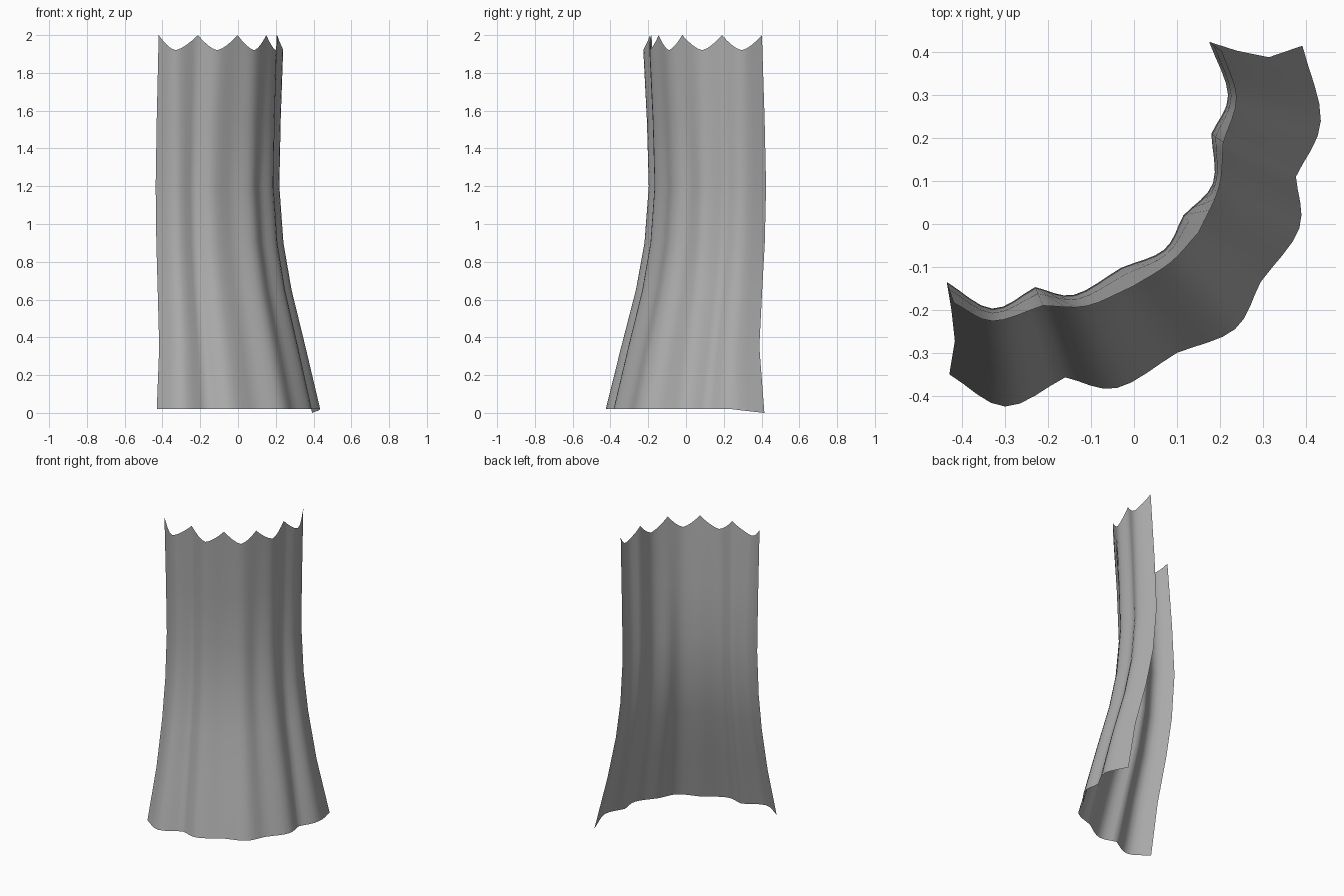
import bpy, bmesh
from mathutils import Vector

if "Cube" in bpy.data.objects:
    bpy.data.objects.remove(bpy.data.objects["Cube"])

# Fold outlines: pleat ridge, lobe, ridge, lobe ... from the left end to the back end
HEM = [(-.43, -.35), (-.30, -.425), (-.16, -.357), (-.04, -.382), (.10, -.30), (.235, -.245),
       (.295, -.135), (.385, -.01), (.377, .11), (.435, .24), (.392, .415)]
WAIST = [(-.436, -.135), (-.33, -.197), (-.23, -.147), (-.14, -.165), (-.03, -.102), (.07, -.06),
         (.115, .02), (.184, .095), (.18, .21), (.219, .30), (.175, .424)]
TOP = [(-.42, -.183), (-.33, -.226), (-.212, -.19), (-.11, -.191), (-.002, -.145), (.085, -.09),
       (.15, -.02), (.198, .085), (.208, .19), (.239, .295), (.205, .402)]
SUB = 4


def outline(pts):
    """Sharp at the ridges, rounded at the lobes."""
    p = [Vector(q) for q in pts]
    out = []
    for i in range(len(p) - 1):
        a, b = p[i], p[i + 1]
        chord = b - a
        if i % 2 == 0:
            ta, tb = chord, (p[i + 2] - a) / 2
        else:
            ta, tb = (b - p[i - 1]) / 2, chord
        for k in range(SUB):
            t = k / SUB
            out.append(a * (2*t**3 - 3*t*t + 1) + ta * (t**3 - 2*t*t + t)
                       + b * (3*t*t - 2*t**3) + tb * (t**3 - t*t))
    return out + [p[-1]]


hem, waist, top = outline(HEM), outline(WAIST), outline(TOP)
n = len(hem)


def mix(a, b, f):
    return [u.lerp(v, f) for u, v in zip(a, b)]


def scallop(i):
    """Drop of the top edge between the pleat ridges."""
    s = (i % (2 * SUB)) / SUB
    s = s if s <= 1 else 2 - s
    return .08 * (1 - (1 - s) ** 1.5)


# Horizontal rings from hem to scalloped top
rings = []
for z, sec, pull in ((.02, hem, 0), (.35, mix(waist, hem, .64), .03),
                     (.65, mix(waist, hem, .30), .018), (.9, mix(waist, hem, .10), .006),
                     (1.2, waist, 0), (1.55, mix(waist, top, .35), 0), (2, top, 0)):
    ring = []
    for i, q in enumerate(sec):
        # The two free ends sag slightly inward
        e0, e1 = max(0, 1 - i / SUB / 2), max(0, 1 - (n - 1 - i) / SUB / 2)
        h = z - scallop(i) if z == 2 else z
        if z < .1:
            h -= .02 * max(0, 2 * e1 - 1)
        ring.append((q.x + pull * .5 * e0, q.y - pull * e1, h))
    rings.append(ring)

# Curtain sheet
bm = bmesh.new()
grid = [[bm.verts.new(c) for c in r] for r in rings]
for a, b in zip(grid, grid[1:]):
    for i in range(n - 1):
        bm.faces.new((a[i], a[i + 1], b[i + 1], b[i])).smooth = True
mesh = bpy.data.meshes.new("curtain")
bm.to_mesh(mesh)
bm.free()
curtain = bpy.data.objects.new("curtain", mesh)
bpy.context.collection.objects.link(curtain)

# Mid-grey cloth
cloth = bpy.data.materials.new("cloth")
cloth.diffuse_color = (.42, .42, .42, 1)
cloth.use_nodes = True
cloth.node_tree.nodes["Principled BSDF"].inputs["Base Color"].default_value = cloth.diffuse_color
mesh.materials.append(cloth)
